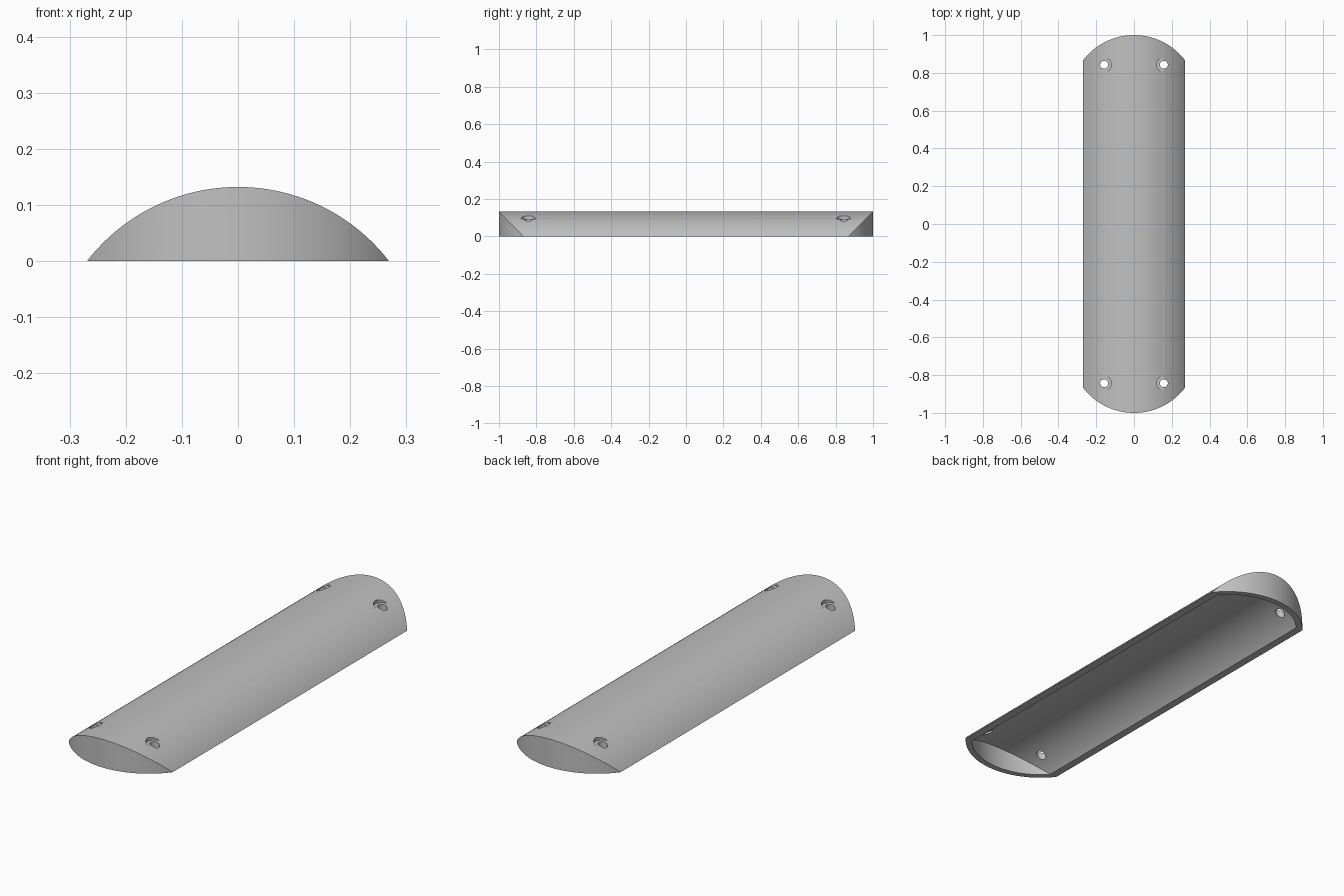
import bpy, bmesh, math

if "Cube" in bpy.data.objects:
    bpy.data.objects.remove(bpy.data.objects["Cube"])

HALF, HEIGHT, LENGTH, WALL = 0.269, 0.132, 1.0, 0.028
RADIUS = (HALF ** 2 + HEIGHT ** 2) / (2 * HEIGHT)   # same arc for roof and ends
DROP = RADIUS - HEIGHT                              # arc centre below the base
STEPS = 64

grey = bpy.data.materials.new("plain grey")
grey.use_nodes = True
colour = (0.53, 0.53, 0.53, 1)
grey.diffuse_color = colour
grey.node_tree.nodes["Principled BSDF"].inputs["Base Color"].default_value = colour


def shell_skin(bm, radius):
    """Arched roof with vertical rounded end walls; returns the base rows."""
    sweep = math.acos(DROP / radius)
    base, top = {-1: [], 1: []}, {-1: [], 1: []}
    for i in range(STEPS + 1):
        a = sweep * (2 * i / STEPS - 1)
        x, z = radius * math.sin(a), radius * math.cos(a) - DROP
        for s in (-1, 1):
            y = s * (LENGTH - HEIGHT + z)
            base[s].append(bm.verts.new((x, y, 0)))
            top[s].append(bm.verts.new((x, y, z)))
    for i in range(STEPS):
        bm.faces.new((top[-1][i], top[-1][i + 1], top[1][i + 1], top[1][i]))
        for s in (-1, 1):
            bm.faces.new((base[s][i], base[s][i + 1], top[s][i + 1], top[s][i]))
    return base


# Hollow cover: outer skin, inner skin and the flat rim between them
bm = bmesh.new()
outer = shell_skin(bm, RADIUS)
inner = shell_skin(bm, RADIUS - WALL)
for s in (-1, 1):
    for i in range(STEPS):
        bm.faces.new((outer[s][i], outer[s][i + 1], inner[s][i + 1], inner[s][i]))
for i in (0, STEPS):
    bm.faces.new((outer[-1][i], outer[1][i], inner[1][i], inner[-1][i]))
bmesh.ops.remove_doubles(bm, verts=bm.verts, dist=1e-5)
bmesh.ops.dissolve_degenerate(bm, edges=bm.edges, dist=1e-6)
bmesh.ops.recalc_face_normals(bm, faces=bm.faces)
mesh = bpy.data.meshes.new("curved_cover")
bm.to_mesh(mesh)
bm.free()
mesh.materials.append(grey)
cover = bpy.data.objects.new("curved_cover", mesh)
bpy.context.collection.objects.link(cover)


def drill(x, y, radius, floor):
    """Cut a vertical round hole from above, down to the floor height."""
    bpy.ops.mesh.primitive_cylinder_add(vertices=32, radius=radius, depth=0.4,
                                        location=(x, y, floor + 0.2))
    cutter = bpy.context.object
    cutter.name = "hole_cutter"
    cutter.hide_render = True
    cutter.data.materials.append(grey)
    bpy.ops.object.select_all(action="DESELECT")
    cover.select_set(True)
    bpy.context.view_layer.objects.active = cover
    cut = cover.modifiers.new("hole", "BOOLEAN")
    cut.operation, cut.solver, cut.object = "DIFFERENCE", "EXACT", cutter
    bpy.ops.object.modifier_apply(modifier=cut.name)
    bpy.data.objects.remove(cutter)


# Four screw holes with flat seats for the heads
for sx in (-1, 1):
    for sy in (-1, 1):
        drill(sx * 0.158, sy * 0.843, 0.038, 0.094)
        drill(sx * 0.158, sy * 0.843, 0.021, -0.1)

bpy.ops.object.select_all(action="DESELECT")
cover.select_set(True)
bpy.context.view_layer.objects.active = cover
bpy.ops.object.shade_smooth_by_angle(angle=math.radians(30))
